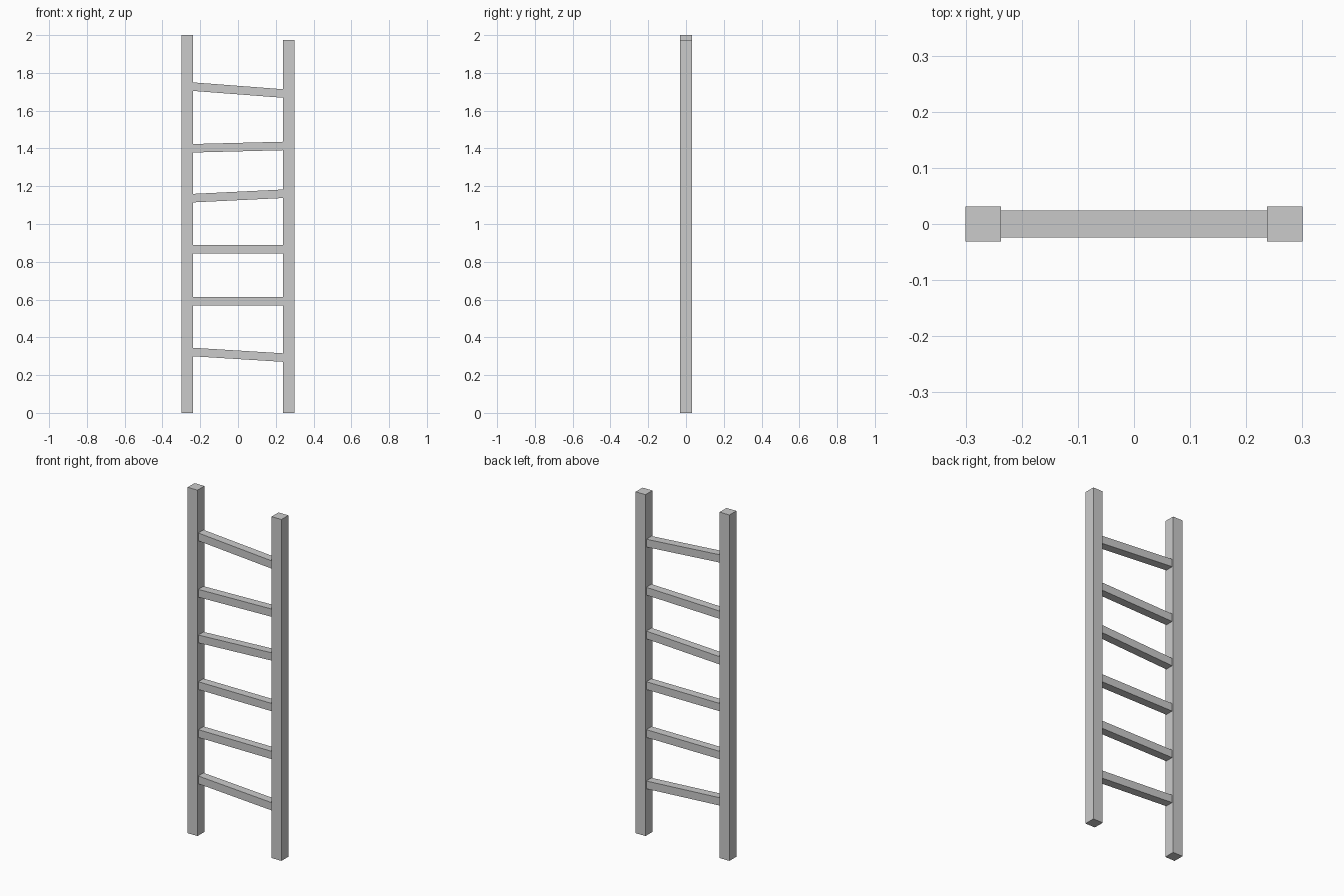
import bpy
import math

if "Cube" in bpy.data.objects:
    bpy.data.objects.remove(bpy.data.objects["Cube"])


def box(name, location, size, tilt=0.0):
    bpy.ops.mesh.primitive_cube_add(size=1, location=location, rotation=(0, tilt, 0))
    obj = bpy.context.object
    obj.name = name
    obj.scale = size
    return obj


RAIL = 0.063          # square rail section
RAIL_X = 0.3 - RAIL / 2
INNER = 0.3 - RAIL    # inner face of each rail

# Side rails, the right one slightly shorter
for name, side, height in (("left_rail", -1, 2.0), ("right_rail", 1, 1.974)):
    box(name, (side * RAIL_X, 0, height / 2), (RAIL, RAIL, height))

# Uneven rungs: centre height at the left and right rails
rungs = [(0.322, 0.293), (0.59, 0.59), (0.867, 0.867),
         (1.137, 1.16), (1.401, 1.413), (1.727, 1.691)]
for i, (z_left, z_right) in enumerate(rungs, 1):
    rise = z_right - z_left
    length = math.hypot(2 * INNER, rise) + 0.006
    tilt = -math.atan2(rise, 2 * INNER)
    box(f"rung_{i}", (0, 0, (z_left + z_right) / 2), (length, 0.048, 0.045), tilt)
